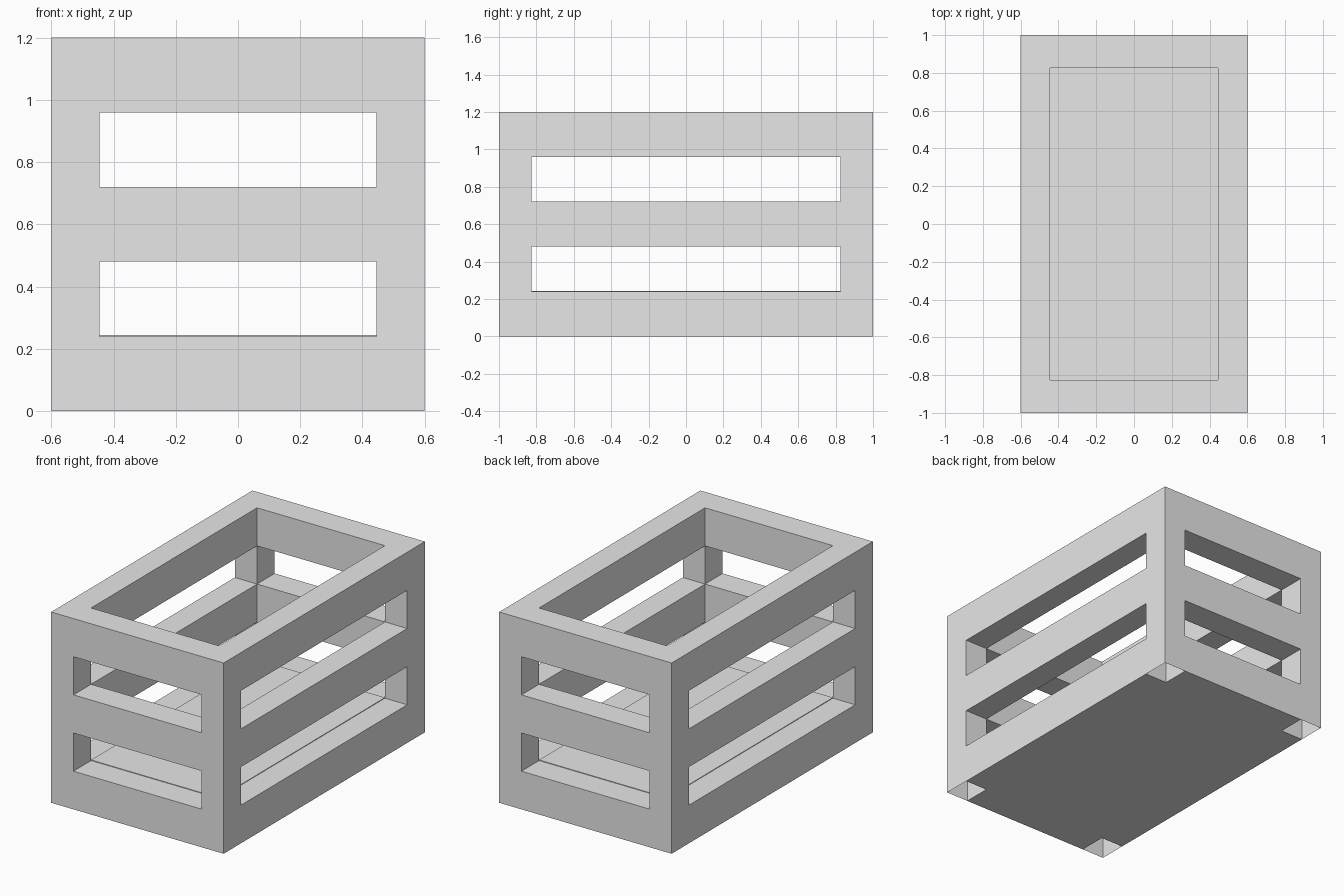
import bpy
import bmesh
from itertools import product
from mathutils import Vector

old = bpy.data.objects.get("Cube")
if old:
    bpy.data.objects.remove(old, do_unlink=True)

# Plain grey for the whole crate
grey = bpy.data.materials.new("light_grey")
grey.use_nodes = True
grey.diffuse_color = (0.8, 0.8, 0.8, 1)
grey.node_tree.nodes["Principled BSDF"].inputs["Base Color"].default_value = (0.8, 0.8, 0.8, 1)

# Cut planes that split the crate into posts, rails, slots and floor
CUTS = (
    (-0.6, -0.445, 0.445, 0.6),
    (-1.0, -0.825, 0.825, 1.0),
    (0.0, 0.24, 0.48, 0.72, 0.96, 1.2),
)
SIZE = [len(c) - 1 for c in CUTS]
EMPTY, SOLID, POCKET = range(3)


def kind(cell):
    """What fills one block of the crate."""
    if any(not 0 <= i < n for i, n in zip(cell, SIZE)):
        return EMPTY
    x, y, z = cell
    if x != 1 and y != 1:                  # corner posts, hollow at the foot
        return POCKET if z == 0 else SOLID
    if z == 0:                             # base
        return SOLID
    if x == 1 and y == 1:                  # open inside
        return EMPTY
    return SOLID if z % 2 == 0 else EMPTY  # rails alternate with slots


def add_object(name, bm):
    mesh = bpy.data.meshes.new(name)
    bm.to_mesh(mesh)
    bm.free()
    mesh.materials.append(grey)
    obj = bpy.data.objects.new(name, mesh)
    bpy.context.collection.objects.link(obj)
    return obj


# Crate frame: a face wherever two neighbouring blocks differ
bm = bmesh.new()
for cell in product(*(range(n) for n in SIZE)):
    here = kind(cell)
    if here == EMPTY:
        continue
    for axis, step in product(range(3), (-1, 1)):
        beside = list(cell)
        beside[axis] += step
        there = kind(beside)
        open_foot = here == POCKET and axis == 2 and step < 0
        if here == there or open_foot or (here == POCKET and there == SOLID):
            continue
        u, v = (axis + 1) % 3, (axis + 2) % 3
        corners = []
        for a, b in ((0, 0), (1, 0), (1, 1), (0, 1)):
            p = Vector()
            p[axis] = CUTS[axis][cell[axis] + (step > 0)]
            p[u] = CUTS[u][cell[u] + a]
            p[v] = CUTS[v][cell[v] + b]
            corners.append(bm.verts.new(p))
        bm.faces.new(corners if step > 0 else corners[::-1])
bmesh.ops.remove_doubles(bm, verts=bm.verts[:], dist=0.0001)
add_object("crate_frame", bm)

# Floor panel lying just proud of the bottom rails
bm = bmesh.new()
bmesh.ops.create_cube(bm, size=1)
bmesh.ops.scale(bm, verts=bm.verts[:], vec=(0.89, 1.65, 0.008))
floor = add_object("floor_panel", bm)
floor.location.z = 0.24
